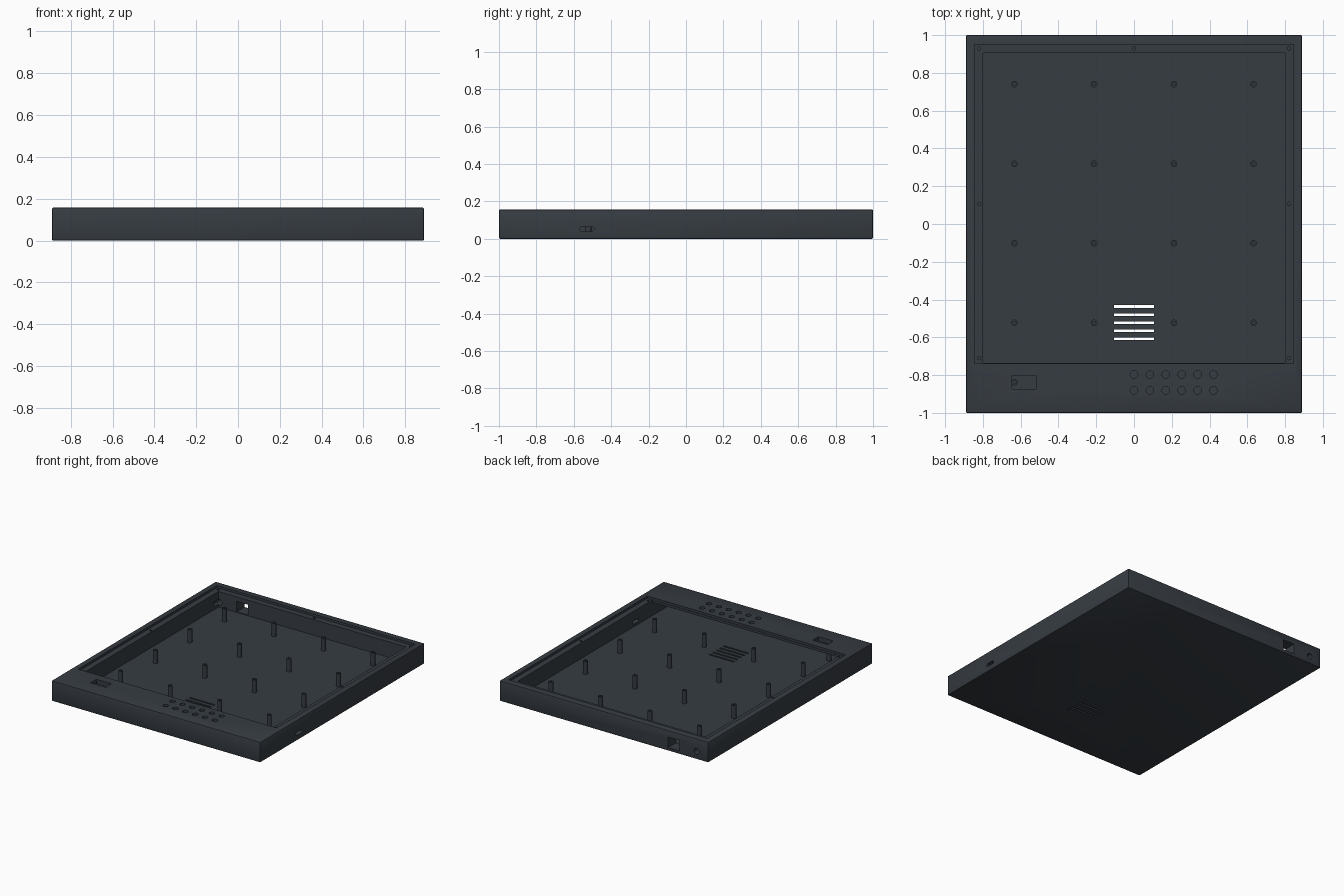
import bpy, bmesh, math
from mathutils import Matrix, Vector

if "Cube" in bpy.data.objects:
    bpy.data.objects.remove(bpy.data.objects["Cube"])

mat = bpy.data.materials.new("charcoal_plastic")
mat.diffuse_color = (0.037, 0.045, 0.055, 1)
mat.use_nodes = True
mat.node_tree.nodes["Principled BSDF"].inputs["Base Color"].default_value = mat.diffuse_color


def make_object(name, bm):
    bmesh.ops.recalc_face_normals(bm, faces=bm.faces)
    me = bpy.data.meshes.new(name)
    bm.to_mesh(me)
    bm.free()
    me.materials.append(mat)
    ob = bpy.data.objects.new(name, me)
    bpy.context.collection.objects.link(ob)
    return ob


def box(bm, x0, x1, y0, y1, z0, z1):
    m = Matrix.Translation(((x0 + x1) / 2, (y0 + y1) / 2, (z0 + z1) / 2))
    m = m @ Matrix.Diagonal((x1 - x0, y1 - y0, z1 - z0, 1))
    return bmesh.ops.create_cube(bm, size=1, matrix=m)


def rod(bm, centre, radius, length, axis="Z", sides=24):
    turn = {"Z": Matrix(), "Y": Matrix.Rotation(math.pi / 2, 4, "X"),
            "X": Matrix.Rotation(math.pi / 2, 4, "Y")}[axis]
    bmesh.ops.create_cone(bm, cap_ends=True, segments=sides, radius1=radius, radius2=radius,
                          depth=length, matrix=Matrix.Translation(centre) @ turn)


def prism(bm, points, direction):
    face = bm.faces.new([bm.verts.new(p) for p in points])
    out = bmesh.ops.extrude_face_region(bm, geom=[face])
    bmesh.ops.translate(bm, vec=Vector(direction),
                        verts=[v for v in out["geom"] if isinstance(v, bmesh.types.BMVert)])
    # extrusion keeps the first cap, so the prism is closed


def cut(target, bm):
    cutter = make_object("cutter", bm)
    cutter.hide_render = True
    mod = target.modifiers.new("cut", "BOOLEAN")
    mod.operation, mod.solver, mod.object = "DIFFERENCE", "EXACT", cutter
    bpy.context.view_layer.objects.active = target
    bpy.ops.object.modifier_apply(modifier=mod.name)
    bpy.data.objects.remove(cutter, do_unlink=True)


# Outer block with softened edges
bm = bmesh.new()
box(bm, -0.89, 0.89, -1, 1, 0, 0.157)
bmesh.ops.bevel(bm, geom=bm.edges[:], offset=0.007, segments=2, profile=0.5, affect="EDGES")
case = make_object("case_tray", bm)

# Chamber, running under the front control deck
bm = bmesh.new()
profile = [(-0.95, 0.02), (0.905, 0.02), (0.905, 0.2), (-0.735, 0.2), (-0.735, 0.122), (-0.95, 0.122)]
prism(bm, [(-0.80, y, z) for y, z in profile], (1.6, 0, 0))
cut(case, bm)

# Recessed ledge for the lid
bm = bmesh.new()
box(bm, -0.845, 0.845, -0.738, 0.95, 0.14, 0.2)
cut(case, bm)

# Small openings
bm = bmesh.new()
for i in range(6):                                   # button holes
    for y in (-0.797, -0.881):
        rod(bm, (i * 0.084, y, 0.15), 0.02, 0.1)
box(bm, -0.645, -0.518, -0.873, -0.803, 0.1, 0.2)    # switch window
for i in range(5):                                   # sound slots in the floor
    y = -0.437 - i * 0.0425
    box(bm, -0.105, 0.105, y - 0.007, y + 0.007, -0.05, 0.05)
for x in (-0.82, 0.82):                              # lid screw holes
    for y in (0.93, 0.107, -0.71):
        rod(bm, (x, y, 0.14), 0.009, 0.09, sides=16)
rod(bm, (0, 0.93, 0.14), 0.009, 0.09, sides=16)
box(bm, -0.645, -0.547, 0.85, 1.05, 0.025, 0.105)    # rear socket opening
rod(bm, (-0.79, 0.95, 0.06), 0.022, 0.2, "Y")        # rear round jack
slot = []                                            # rounded side port
for k in range(18):
    a = -math.pi / 2 + math.pi * (k % 9) / 8 + (math.pi if k > 8 else 0)
    slot.append((0.75, -0.53 + (0.026 if k < 9 else -0.026) + 0.012 * math.cos(a), 0.052 + 0.012 * math.sin(a)))
prism(bm, slot, (0.2, 0, 0))
cut(case, bm)


# Hollow mounting posts on the floor
def post(bm, x, y):
    rings, n = [(0.017, 0.016), (0.017, 0.12), (0.008, 0.12), (0.008, 0.05)], 20
    loops = [[bm.verts.new((x + r * math.cos(2 * math.pi * k / n), y + r * math.sin(2 * math.pi * k / n), z))
              for k in range(n)] for r, z in rings]
    for a, b in zip(loops, loops[1:]):
        for k in range(n):
            bm.faces.new((a[k], a[(k + 1) % n], b[(k + 1) % n], b[k]))
    bm.faces.new(loops[0])
    bm.faces.new(loops[-1])


bm = bmesh.new()
for i in range(4):
    for j in range(4):
        post(bm, -0.633 + i * 0.422, 0.74 - j * 0.421)
post(bm, -0.633, -0.838)
posts = make_object("mounting_posts", bm)

for ob in (case, posts):
    bpy.ops.object.select_all(action="DESELECT")
    ob.select_set(True)
    bpy.context.view_layer.objects.active = ob
    bpy.ops.object.shade_smooth_by_angle(angle=math.radians(30))
